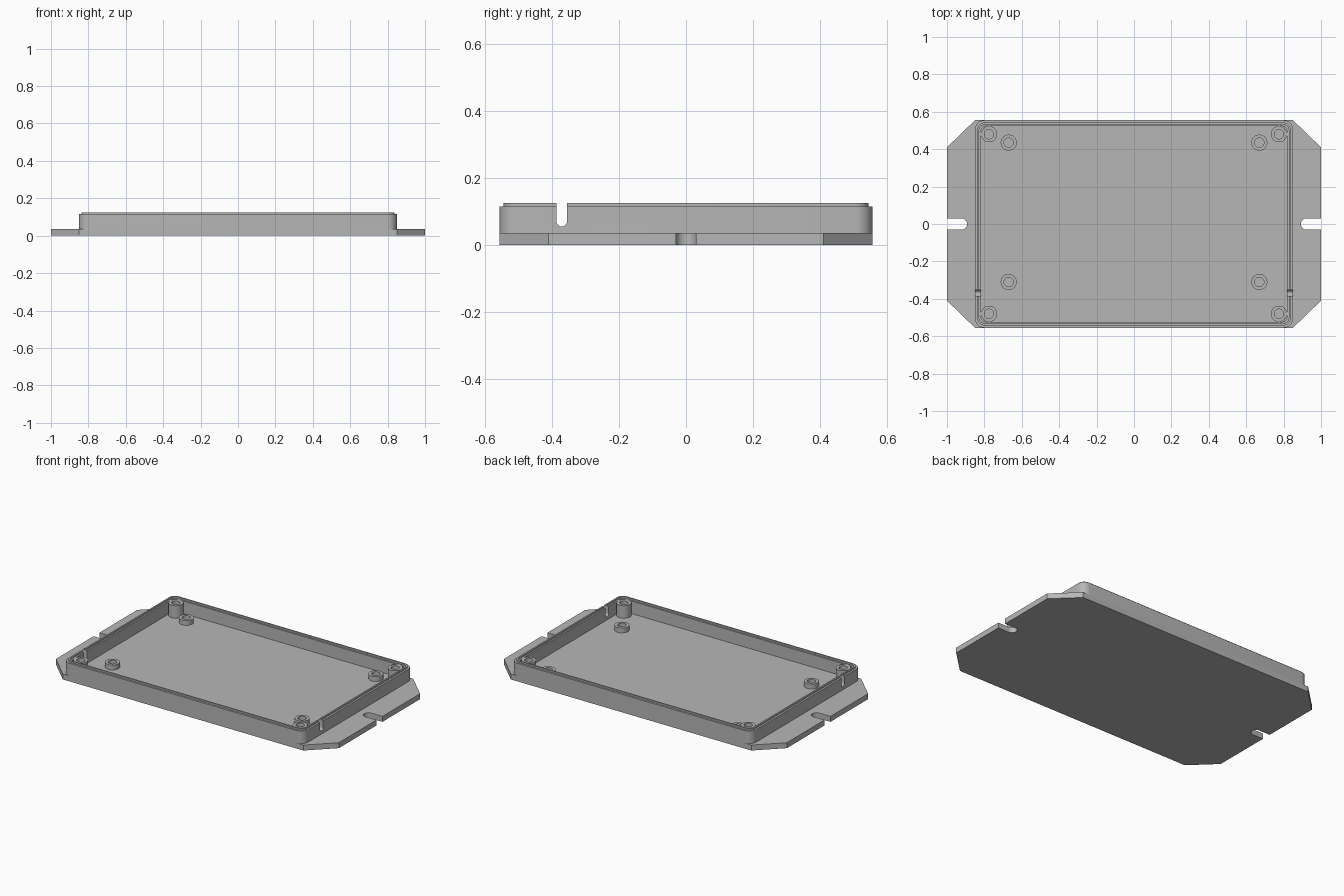
import bpy
import bmesh
import math
from math import sin, cos, pi

if "Cube" in bpy.data.objects:
    bpy.data.objects.remove(bpy.data.objects["Cube"], do_unlink=True)

HALF_X, HALF_Y = 0.85, 0.555
PLATE_TOP = 0.035
LEDGE = 0.115
RIM = 0.125

grey = bpy.data.materials.new("plain_grey")
grey.use_nodes = True
colour = (0.47, 0.47, 0.47, 1)
grey.diffuse_color = colour
grey.node_tree.nodes["Principled BSDF"].inputs["Base Color"].default_value = colour


def finish(bm, name, smooth=True):
    bmesh.ops.recalc_face_normals(bm, faces=bm.faces)
    mesh = bpy.data.meshes.new(name)
    bm.to_mesh(mesh)
    bm.free()
    obj = bpy.data.objects.new(name, mesh)
    bpy.context.collection.objects.link(obj)
    mesh.materials.append(grey)
    if smooth:
        shade(obj)
    return obj


def shade(obj):
    bpy.ops.object.select_all(action="DESELECT")
    obj.select_set(True)
    bpy.context.view_layer.objects.active = obj
    bpy.ops.object.shade_smooth_by_angle(angle=math.radians(30))


def arc(cx, cy, r, start, end, steps):
    angles = [start + (end - start) * i / steps for i in range(steps + 1)]
    return [(cx + r * cos(a), cy + r * sin(a)) for a in angles]


def prism(name, outline, place, depth):
    """Extrude a 2D outline; place maps each point to 3D."""
    bm = bmesh.new()
    face = bm.faces.new([bm.verts.new(place(u, v)) for u, v in outline])
    result = bmesh.ops.extrude_face_region(bm, geom=[face])
    verts = [g for g in result["geom"] if isinstance(g, bmesh.types.BMVert)]
    bmesh.ops.translate(bm, verts=verts, vec=depth)
    return finish(bm, name)


def loft_closed(name, loops):
    """Join a cycle of equal-length 3D loops into a closed ring."""
    bm = bmesh.new()
    rings = [[bm.verts.new(p) for p in loop] for loop in loops]
    n = len(rings[0])
    for k, ring in enumerate(rings):
        nxt = rings[(k + 1) % len(rings)]
        for i in range(n):
            j = (i + 1) % n
            bm.faces.new((ring[i], ring[j], nxt[j], nxt[i]))
    return finish(bm, name)


def rounded_loop(inset, z):
    r = 0.05 - inset * 0.7
    x, y = HALF_X - inset - r, HALF_Y - inset - r
    points = []
    for k, (sx, sy) in enumerate([(1, 1), (-1, 1), (-1, -1), (1, -1)]):
        points += arc(sx * x, sy * y, r, k * pi / 2, (k + 1) * pi / 2, 8)
    return [(px, py, z) for px, py in points]


# Mounting plate with chamfered corners and open slots at both ends
right_end = [(HALF_X, -HALF_Y), (1, -0.41), (1, -0.03)]
right_end += arc(0.922, 0, 0.03, -pi / 2, -3 * pi / 2, 12)
right_end += [(1, 0.03), (1, 0.41), (HALF_X, HALF_Y)]
outline = right_end + [(-x, -y) for x, y in right_end]
prism("mounting_plate", outline, lambda u, v: (u, v, 0), (0, 0, PLATE_TOP))

# Enclosure wall with a raised lip between two small ledges
profile = [(0, PLATE_TOP), (0, LEDGE), (0.012, LEDGE), (0.012, RIM),
           (0.022, RIM), (0.022, LEDGE), (0.032, LEDGE), (0.032, PLATE_TOP)]
wall = loft_closed("enclosure_wall", [rounded_loop(d, z) for d, z in profile])

# Round-bottomed cable notches through both end walls
notch = arc(-0.37, 0.071, 0.016, pi, 2 * pi, 12)
notch += [(-0.354, 0.2), (-0.386, 0.2)]
cutter = prism("notch_cutter", notch, lambda u, v: (-0.95, u, v), (1.9, 0, 0))
cutter.hide_render = True
cut = wall.modifiers.new("cable_notches", "BOOLEAN")
cut.operation = "DIFFERENCE"
cut.solver = "EXACT"
cut.object = cutter
bpy.context.view_layer.objects.active = wall
bpy.ops.object.modifier_apply(modifier=cut.name)
bpy.data.objects.remove(cutter, do_unlink=True)
shade(wall)


def hollow_post(name, x, y, top):
    def ring(r, z):
        return [(px, py, z) for px, py in arc(x, y, r, 0, 2 * pi, 32)[:-1]]
    loft_closed(name, [ring(0.043, PLATE_TOP), ring(0.043, top),
                       ring(0.025, top), ring(0.025, PLATE_TOP)])


# Tall screw posts in the corners and short board standoffs
for side, sx in (("left", 1), ("right", -1)):
    for end, post_y, standoff_y in (("front", -0.48, -0.31), ("back", 0.48, 0.435)):
        hollow_post(f"screw_post_{end}_{side}", sx * 0.775, post_y, LEDGE)
        hollow_post(f"standoff_{end}_{side}", sx * 0.67, standoff_y, 0.066)
